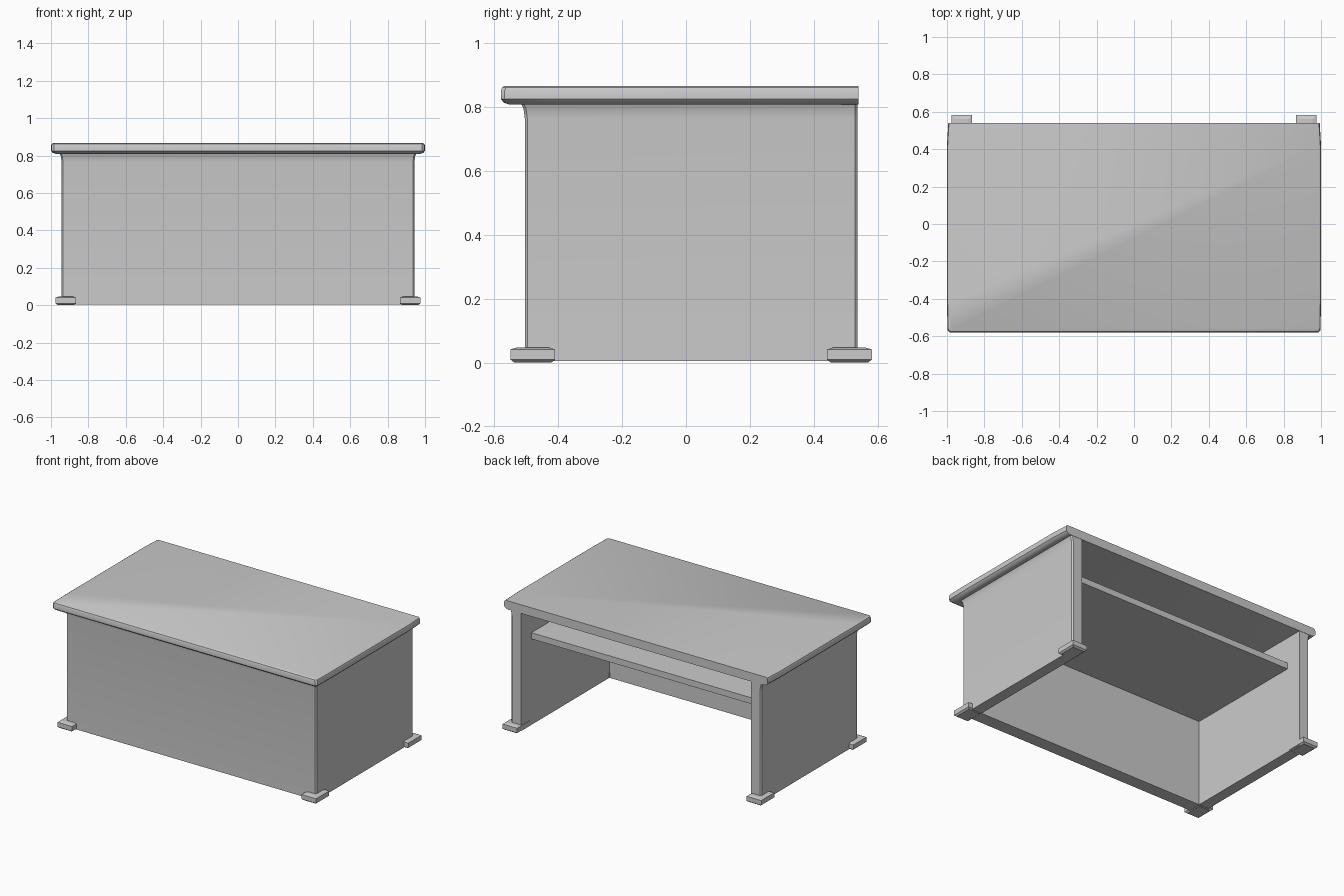
import bpy, bmesh

if "Cube" in bpy.data.objects:
    bpy.data.objects.remove(bpy.data.objects["Cube"])


def loft(name, sections):
    """Stack matching outlines [(z, [(x, y), ...]), ...] into a closed solid."""
    bm = bmesh.new()
    rings = [[bm.verts.new((x, y, z)) for x, y in pts] for z, pts in sections]
    n = len(rings[0])
    for a, b in zip(rings, rings[1:]):
        for i in range(n):
            j = (i + 1) % n
            bm.faces.new((a[i], a[j], b[j], b[i]))
    bm.faces.new(rings[0][::-1])
    bm.faces.new(rings[-1])
    bmesh.ops.recalc_face_normals(bm, faces=bm.faces)
    me = bpy.data.meshes.new(name)
    bm.to_mesh(me)
    bm.free()
    ob = bpy.data.objects.new(name, me)
    bpy.context.collection.objects.link(ob)
    return ob


def smooth(ob):
    bpy.ops.object.select_all(action='DESELECT')
    ob.select_set(True)
    bpy.context.view_layer.objects.active = ob
    bpy.ops.object.shade_smooth_by_angle(angle=0.6)


def mirrored(half):
    return half + [(-x, y) for x, y in reversed(half)]


# Three-sided body: front panel and two side panels, flared at the top
def body_outline(f, c=0.008):
    x, y = 0.943 + f, -0.505 - f
    return mirrored([(x - c, y), (x, y + c), (x, 0.53), (x - c, 0.538),
                     (0.868, 0.538), (0.868, -0.415)])


smooth(loft("body_panels", [(0.004, body_outline(0)), (0.765, body_outline(0)),
                            (0.795, body_outline(0.004)), (0.812, body_outline(0.012))]))


# Desktop: rounded front and side edges, square back
def top_outline(i, c=0.012):
    x, y = 0.997 - i, -0.58 + i
    return mirrored([(x - c, y), (x, y + c), (x + 0.003, -0.42),
                     (x + 0.003, 0.42), (x - 0.004, 0.54)])


smooth(loft("desktop", [(0.808, top_outline(0.028)), (0.814, top_outline(0.01)),
                        (0.825, top_outline(0.0)), (0.852, top_outline(0.0)),
                        (0.862, top_outline(0.004)), (0.867, top_outline(0.012))]))

# Inner shelf, fixed to the front panel
loft("shelf", [(z, [(-0.875, -0.42), (0.875, -0.42), (0.875, 0.425), (-0.875, 0.425)])
               for z in (0.59, 0.632)])


# Feet under the four corners, top edges slightly drawn in
def foot_outline(sx, yc, i):
    a, b = sx * (0.865 + i), sx * (0.975 - i)
    return [(a, yc - 0.07 + i), (b, yc - 0.07 + i), (b, yc + 0.07 - i), (a, yc + 0.07 - i)]


for side, sx in (("right", 1), ("left", -1)):
    for end, yc in (("front", -0.48), ("back", 0.512)):
        loft(f"{end}_{side}_foot", [(0.0, foot_outline(sx, yc, 0.012)),
                                    (0.009, foot_outline(sx, yc, 0.0)),
                                    (0.041, foot_outline(sx, yc, 0.0)),
                                    (0.047, foot_outline(sx, yc, 0.02))])
